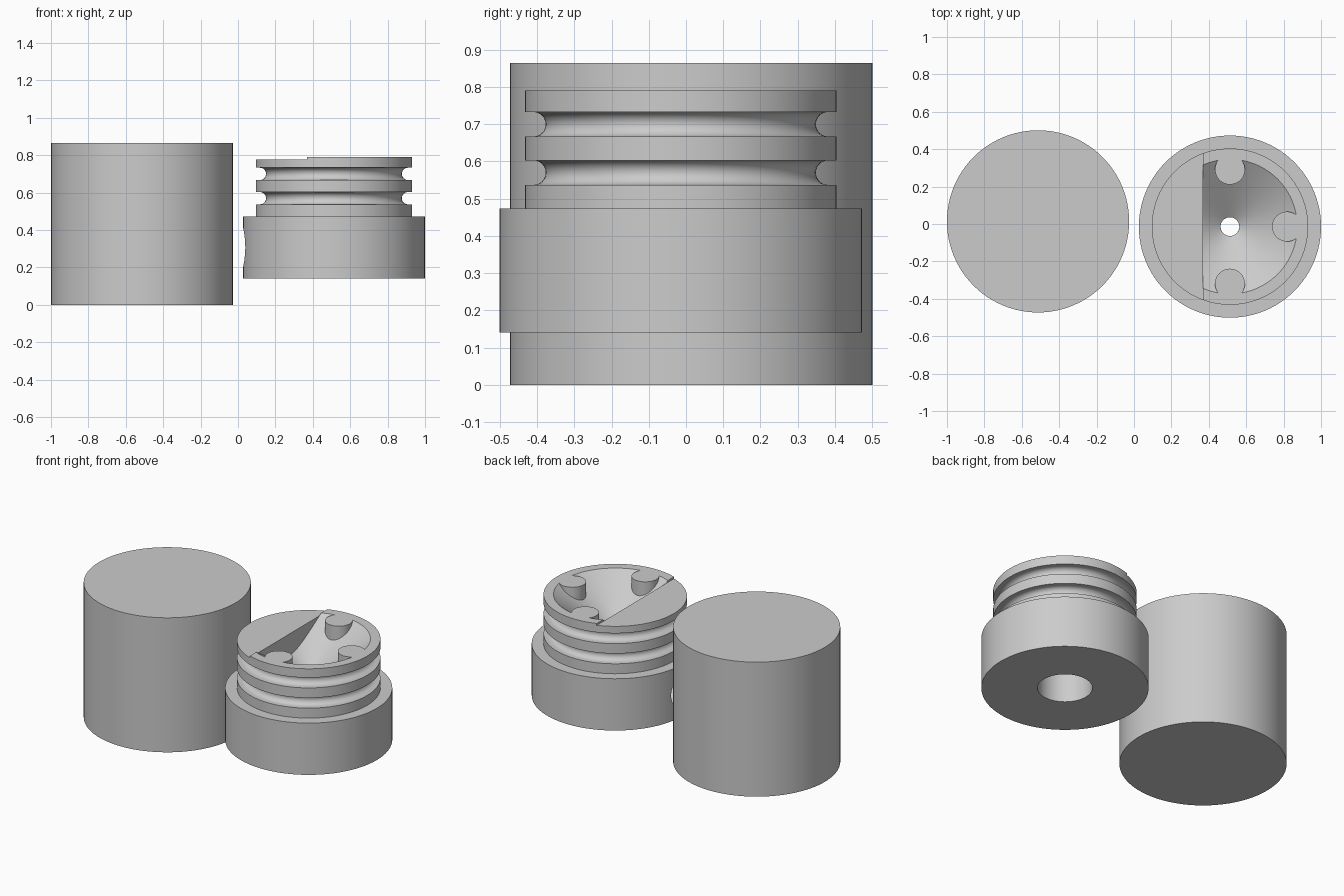
import bpy, bmesh
from math import sin, cos, pi, radians
from mathutils import Matrix, Vector

if "Cube" in bpy.data.objects:
    bpy.data.objects.remove(bpy.data.objects["Cube"])

SIDES = 96
CX, CY = 0.513, -0.014      # axis of the threaded base
TOP = 0.79

grey = bpy.data.materials.new("plain grey")
grey.use_nodes = True
grey.diffuse_color = (0.6, 0.6, 0.6, 1)
grey.node_tree.nodes["Principled BSDF"].inputs["Base Color"].default_value = (0.6, 0.6, 0.6, 1)


def make_object(name, bm, location):
    bmesh.ops.recalc_face_normals(bm, faces=bm.faces)
    mesh = bpy.data.meshes.new(name)
    bm.to_mesh(mesh)
    bm.free()
    mesh.materials.append(grey)
    ob = bpy.data.objects.new(name, mesh)
    ob.location = location
    bpy.context.collection.objects.link(ob)
    return ob


def lathe(name, profile, location, sides=SIDES, clip_x=None):
    """Solid of revolution from (radius, height) points, bottom to top."""
    bm = bmesh.new()
    rings = [[bm.verts.new((r * cos(2 * pi * i / sides), r * sin(2 * pi * i / sides), z))
              for i in range(sides)] for r, z in profile]
    for low, high in zip(rings, rings[1:]):
        for i in range(sides):
            j = (i + 1) % sides
            bm.faces.new((low[i], low[j], high[j], high[i]))
    bm.faces.new(rings[0][::-1])
    bm.faces.new(rings[-1])
    if clip_x is not None:
        cut = bmesh.ops.bisect_plane(bm, geom=bm.verts[:] + bm.edges[:] + bm.faces[:],
                                     plane_co=(clip_x, 0, 0), plane_no=(-1, 0, 0), clear_outer=True)
        edges = [e for e in cut["geom_cut"] if isinstance(e, bmesh.types.BMEdge)]
        bmesh.ops.holes_fill(bm, edges=edges, sides=0)
    return make_object(name, bm, location)


def subtract(target, cutter):
    """Cut one solid out of another and remove the cutter."""
    cutter.hide_render = True
    mod = target.modifiers.new("cut", "BOOLEAN")
    mod.operation, mod.solver, mod.object = "DIFFERENCE", "EXACT", cutter
    bpy.context.view_layer.update()
    with bpy.context.temp_override(object=target, active_object=target):
        bpy.ops.object.modifier_apply(modifier=mod.name)
    bpy.data.objects.remove(cutter)


def smooth(ob):
    bpy.ops.object.select_all(action="DESELECT")
    ob.select_set(True)
    bpy.context.view_layer.objects.active = ob
    bpy.ops.object.shade_smooth_by_angle(angle=radians(30))


# Plain cover cylinder
cover = lathe("cover", [(0.487, 0), (0.487, 0.865)], (-CX, -CY, 0))

# Base with neck and two round grooves
NECK, GROOVE = 0.418, 0.033
profile = [(0.487, 0.14), (0.487, 0.473), (NECK, 0.473)]
for z in (0.57, 0.70):
    profile.append((NECK, z - GROOVE))
    for k in range(13):
        a = pi * k / 12
        profile.append((0.396 - GROOVE * sin(a), z - GROOVE * cos(a)))
    profile.append((NECK, z + GROOVE))
profile.append((NECK, TOP))
base = lathe("threaded_base", profile, (CX, CY, 0))

# Funnel cavity, clipped on one side and leaving three posts standing
WALL = -0.143
funnel = lathe("funnel_cutter", [(0.05, 0.573), (0.36, TOP), (0.36, 0.9)], (CX, CY, 0), clip_x=WALL)
for angle in (-90, 0, 90):
    a = radians(angle)
    post = lathe("post_cutter", [(0.08, 0.5), (0.08, 1.0)],
                 (CX + 0.305 * cos(a), CY + 0.305 * sin(a), 0), sides=48)
    subtract(funnel, post)
subtract(base, funnel)

# Small drain through the middle and wide socket underneath
subtract(base, lathe("drain_cutter", [(0.05, 0.3), (0.05, 0.7)], (CX, CY, 0), sides=48))
subtract(base, lathe("socket_cutter", [(0.16, 0), (0.16, 0.45)], (CX, CY, 0), sides=64))

# Blind round hole in the side
hole = lathe("side_hole_cutter", [(0.11, 0), (0.11, 0.4)], (CX - 0.25, CY, 0.307), sides=64)
hole.rotation_euler = (0, -pi / 2, 0)
subtract(base, hole)

# Slightly lowered ledge beside the funnel
bm = bmesh.new()
bmesh.ops.create_cube(bm, size=1, matrix=Matrix.Translation(Vector((WALL - 0.5, 0, 0.5))))
subtract(base, make_object("ledge_cutter", bm, (CX, CY, TOP - 0.012)))

for ob in (cover, base):
    smooth(ob)
